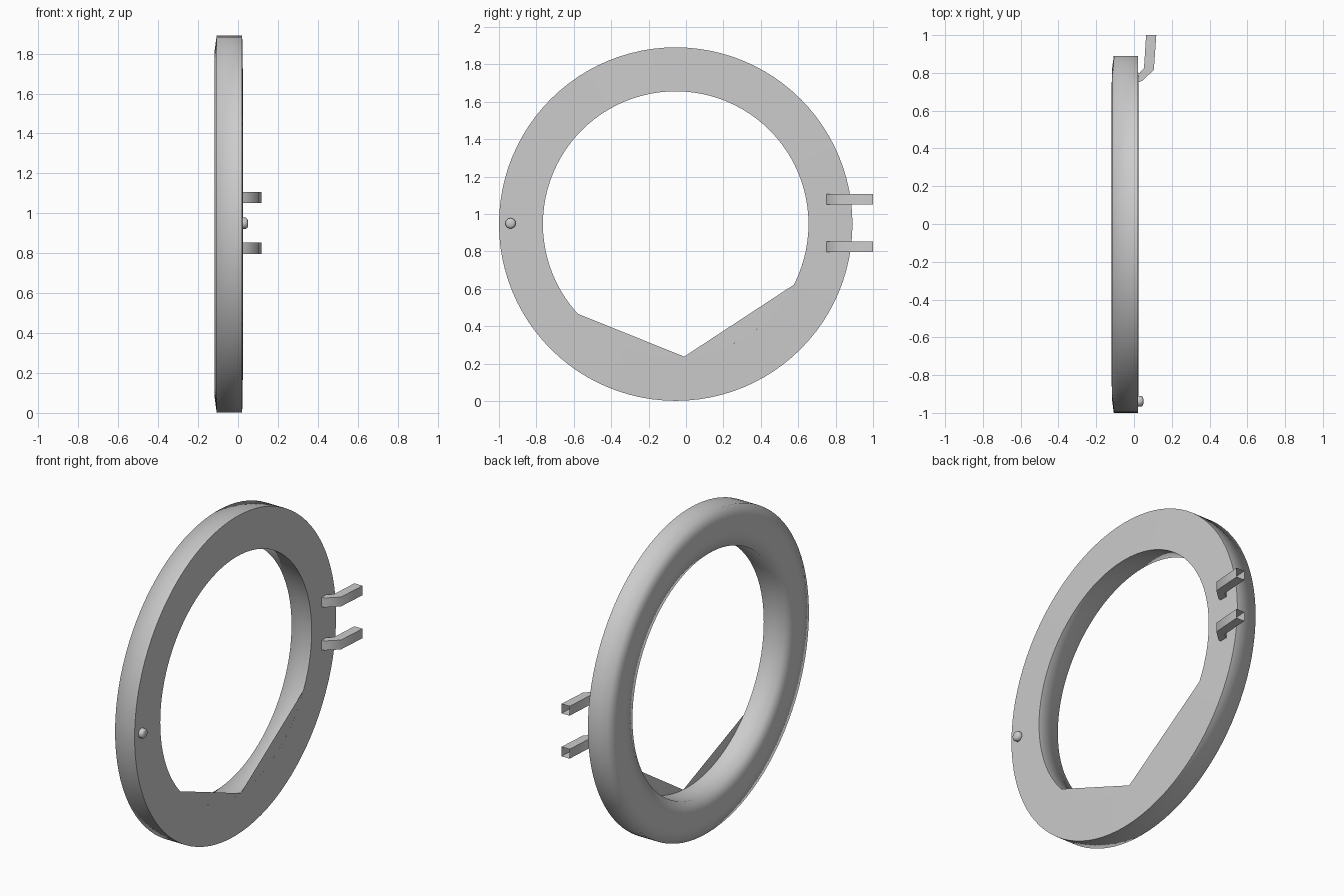
import bpy, bmesh, math

if "Cube" in bpy.data.objects:
    bpy.data.objects.remove(bpy.data.objects["Cube"])

CY, CZ = -0.055, 0.946   # ring centre
R_OUT, R_IN = 0.945, 0.71


def make_object(name, bm, smooth=True, angle=50):
    mesh = bpy.data.meshes.new(name)
    bm.to_mesh(mesh)
    bm.free()
    obj = bpy.data.objects.new(name, mesh)
    bpy.context.collection.objects.link(obj)
    if smooth:
        bpy.ops.object.select_all(action='DESELECT')
        obj.select_set(True)
        bpy.context.view_layer.objects.active = obj
        bpy.ops.object.shade_smooth_by_angle(angle=math.radians(angle))
    return obj


def skin(bm, rings, closed=False):
    """Join equal vertex loops with quads."""
    loops = [[bm.verts.new(p) for p in ring] for ring in rings]
    pairs = list(zip(loops, loops[1:] + loops[:1])) if closed else list(zip(loops, loops[1:]))
    for a, b in pairs:
        n = len(a)
        for i in range(n):
            j = (i + 1) % n
            bm.faces.new((a[i], a[j], b[j], b[i]))
    bmesh.ops.recalc_face_normals(bm, faces=bm.faces)
    return loops


def circle(x, r, n, cy=CY, cz=CZ):
    return [(x, cy + r * math.cos(2 * math.pi * i / n), cz + r * math.sin(2 * math.pi * i / n))
            for i in range(n)]


# Door ring: flat front face, softly shaded walls and back
profile = [(0.021, R_OUT), (-0.107, R_OUT), (-0.117, 0.87), (-0.118, 0.79),
           (-0.107, R_IN), (0.025, R_IN)]
bm = bmesh.new()
skin(bm, [circle(x, r, 96) for x, r in profile], closed=True)
ring = make_object("door_ring", bm, angle=180)
# keep both rims of the flat face sharp
for e in ring.data.edges:
    if all(ring.data.vertices[v].co.x > 0 for v in e.vertices):
        e.use_edge_sharp = True

# Thin infill sheets closing the lower opening along two chords
corners = [math.atan2(z - CZ, y - CY) for y, z in [(-0.58, 0.465), (-0.01, 0.24), (0.58, 0.62)]]
for k, (a, b) in enumerate(zip(corners, corners[1:])):
    a, b = (a - 2 * math.pi if a > 0 else a), b
    bm = bmesh.new()
    bm.faces.new([bm.verts.new((0.0248, CY + R_IN * math.cos(t), CZ + R_IN * math.sin(t)))
                  for t in [a + (b - a) * i / 20 for i in range(21)]])
    make_object(f"lower_infill_{k + 1}", bm, smooth=False)

# Two bent square hinge tubes, open at the far end
sections = [((0.010, 0.800), (0.010, 0.746)), ((0.030, 0.800), (0.042, 0.757)),
            ((0.053, 0.826), (0.105, 0.815)), ((0.064, 1.0), (0.118, 1.0))]
for name, zc in (("upper_hinge", 1.08), ("lower_hinge", 0.825)):
    h = 0.028
    bm = bmesh.new()
    skin(bm, [[(*l, zc - h), (*r, zc - h), (*r, zc + h), (*l, zc + h)] for l, r in sections])
    make_object(name, bm, angle=60)

# Small rounded latch knob
bm = bmesh.new()
knob = [(0.010, 0.022), (0.020, 0.028), (0.040, 0.028), (0.047, 0.022), (0.050, 0.012)]
loops = skin(bm, [circle(x, r, 16, -0.938, 0.95) for x, r in knob])
bm.faces.new(loops[-1])
bmesh.ops.recalc_face_normals(bm, faces=bm.faces)
make_object("latch_knob", bm)
